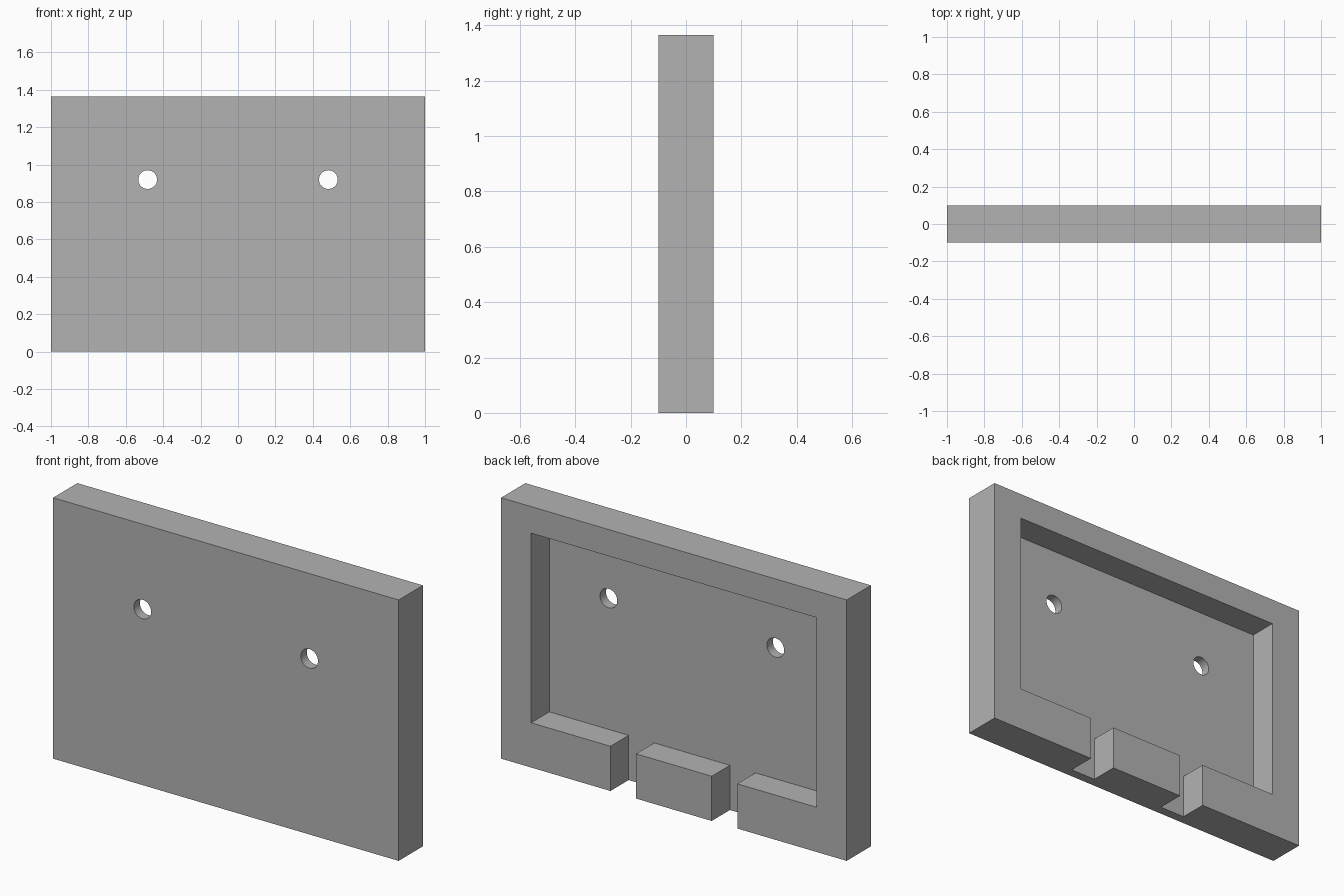
import bpy
import math

cube = bpy.data.objects.get("Cube")
if cube:
    bpy.data.objects.remove(cube, do_unlink=True)

W, T, H = 2.0, 0.2, 1.365
FLOOR_Y = -0.05          # inner face of the thin front wall

grey = bpy.data.materials.new("plain grey")
grey.use_nodes = True
COLOUR = (0.45, 0.45, 0.45, 1)
grey.diffuse_color = COLOUR
grey.node_tree.nodes["Principled BSDF"].inputs["Base Color"].default_value = COLOUR


def box(name, x0, x1, y0, y1, z0, z1):
    bpy.ops.mesh.primitive_cube_add(
        size=1, location=((x0 + x1) / 2, (y0 + y1) / 2, (z0 + z1) / 2))
    ob = bpy.context.object
    ob.name = name
    ob.scale = (x1 - x0, y1 - y0, z1 - z0)
    bpy.ops.object.transform_apply(location=True, rotation=True, scale=True)
    ob.data.materials.append(grey)
    return ob


# Solid plate
plate = box("plate", -W / 2, W / 2, -T / 2, T / 2, 0, H)

# Recess in the back
cutters = [box("recess_cutter", -0.826, 0.826, FLOOR_Y, 0.3, 0.234, 1.226)]

for side, sign in (("left", 1), ("right", -1)):
    # Slot through the lower rim
    a, b = sorted((sign * 0.219, sign * 0.367))
    cutters.append(box(side + "_slot_cutter", a, b, FLOOR_Y, 0.3, -0.1, 0.5))
    # Round screw hole through the front wall
    bpy.ops.mesh.primitive_cylinder_add(
        vertices=48, radius=0.05, depth=1,
        location=(sign * 0.483, 0, 0.92), rotation=(math.pi / 2, 0, 0))
    hole = bpy.context.object
    hole.name = side + "_hole_cutter"
    hole.data.materials.append(grey)
    cutters.append(hole)

# Cut everything out of the plate
for cutter in cutters:
    mod = plate.modifiers.new(cutter.name, 'BOOLEAN')
    mod.operation = 'DIFFERENCE'
    mod.solver = 'EXACT'
    mod.object = cutter

bpy.ops.object.select_all(action='DESELECT')
plate.select_set(True)
bpy.context.view_layer.objects.active = plate
for name in [m.name for m in plate.modifiers]:
    bpy.ops.object.modifier_apply(modifier=name)
for cutter in cutters:
    bpy.data.objects.remove(cutter, do_unlink=True)

# Smooth hole walls, sharp edges elsewhere
bpy.ops.object.shade_smooth_by_angle(angle=math.radians(30))
